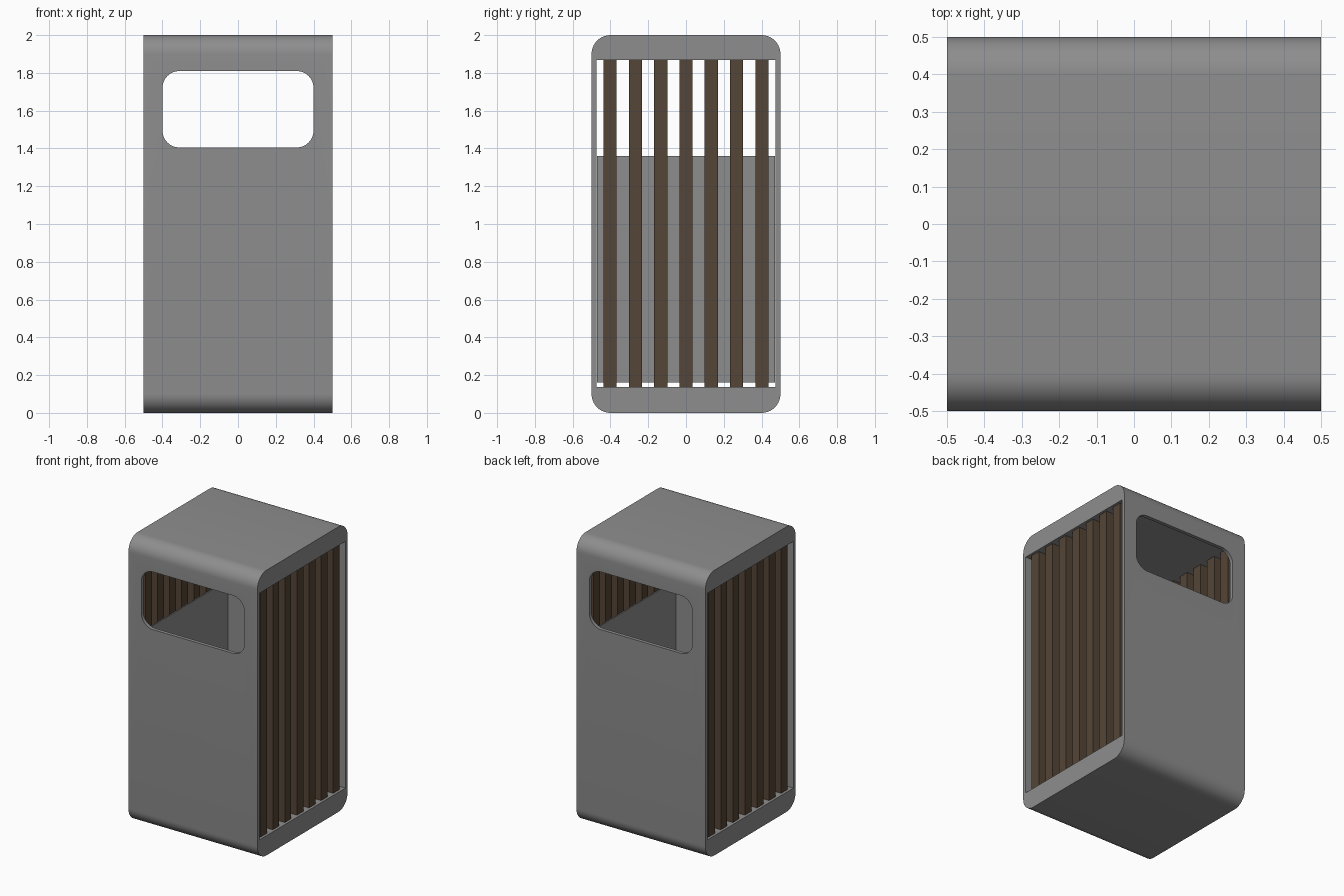
import bpy, bmesh, math

if "Cube" in bpy.data.objects:
    bpy.data.objects.remove(bpy.data.objects["Cube"])


def material(name, rgb):
    m = bpy.data.materials.new(name)
    m.diffuse_color = (*rgb, 1)
    m.use_nodes = True
    m.node_tree.nodes["Principled BSDF"].inputs["Base Color"].default_value = m.diffuse_color
    return m


grey = material("grey_metal", (0.27, 0.27, 0.27))
brown = material("brown_wood", (0.09, 0.06, 0.038))


def box(name, lo, hi, mat, axis=None, radius=0.0, segments=8):
    """Box from corner to corner; edges parallel to axis may be rounded."""
    bm = bmesh.new()
    bmesh.ops.create_cube(bm, size=1)
    for v in bm.verts:
        for i in range(3):
            v.co[i] = hi[i] if v.co[i] > 0 else lo[i]
    if axis is not None:
        edges = [e for e in bm.edges
                 if abs((e.verts[0].co - e.verts[1].co).normalized()[axis]) > 0.9]
        bmesh.ops.bevel(bm, geom=edges, offset=radius, segments=segments,
                        profile=0.5, affect='EDGES')
    bmesh.ops.recalc_face_normals(bm, faces=bm.faces)
    me = bpy.data.meshes.new(name)
    bm.to_mesh(me)
    bm.free()
    me.materials.append(mat)
    ob = bpy.data.objects.new(name, me)
    bpy.context.collection.objects.link(ob)
    return ob


def activate(ob):
    bpy.ops.object.select_all(action='DESELECT')
    ob.select_set(True)
    bpy.context.view_layer.objects.active = ob


def cut(ob, cutter):
    """Subtract the cutter from the object and delete it."""
    activate(ob)
    mod = ob.modifiers.new("cut", 'BOOLEAN')
    mod.operation = 'DIFFERENCE'
    mod.solver = 'EXACT'
    mod.object = cutter
    bpy.ops.object.modifier_apply(modifier=mod.name)
    bpy.data.objects.remove(cutter)


# Outer shell: rounded tube open at both sides, with openings front and back
shell = box("outer_shell", (-0.5, -0.5, 0), (0.5, 0.5, 2), grey, 0, 0.1, 10)
cut(shell, box("inside_cutter", (-1, -0.475, 0.138), (1, 0.475, 1.868), grey))
cut(shell, box("opening_cutter", (-0.4, -1, 1.405), (0.4, 1, 1.81), grey, 1, 0.09))
activate(shell)
bpy.ops.object.shade_smooth_by_angle(angle=math.radians(30))

# Open-topped inner container
liner = box("inner_container", (-0.408, -0.47, 0.16), (0.408, 0.47, 1.36), grey)
cut(liner, box("liner_cutter", (-0.4, -0.462, 0.17), (0.4, 0.462, 2), grey))

# Wooden slats on both open sides
for side, label in ((1, "right"), (-1, "left")):
    for i in range(7):
        y = (i - 3) * 0.134
        xs = sorted((side * 0.412, side * 0.482))
        box(f"{label}_slat_{i + 1}", (xs[0], y - 0.035, 0.138),
            (xs[1], y + 0.035, 1.868), brown)
